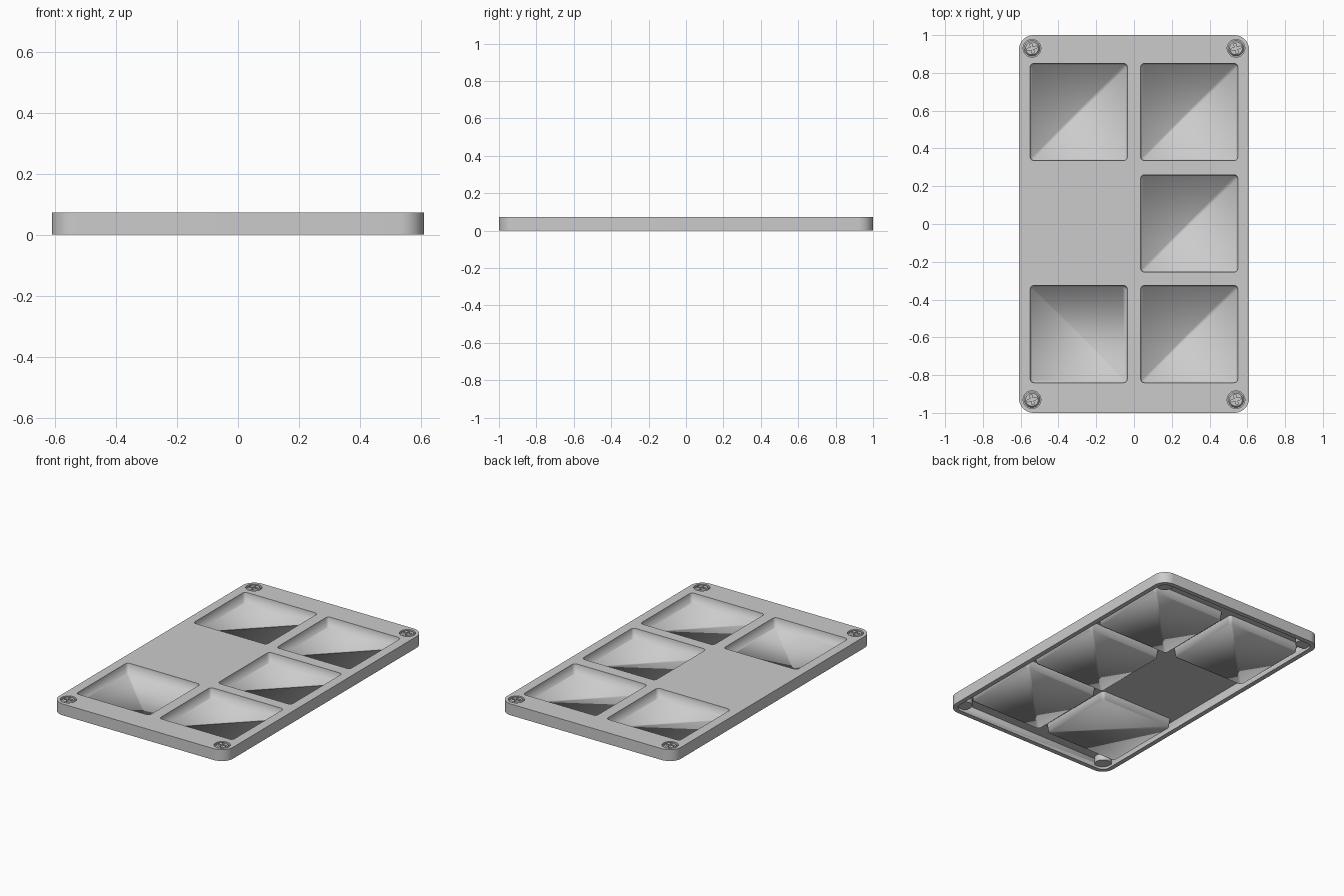
import bpy, bmesh, math
from mathutils import Matrix

cube = bpy.data.objects.get("Cube")
if cube:
    bpy.data.objects.remove(cube, do_unlink=True)

GREY = (0.6, 0.6, 0.6, 1)
grey = bpy.data.materials.new("light_grey_plastic")
grey.use_nodes = True
grey.diffuse_color = GREY
grey.node_tree.nodes["Principled BSDF"].inputs["Base Color"].default_value = GREY

TOP = 0.072          # top surface of the plate
UNDER = 0.058        # ceiling of the hollow underside
CORNERS = [(1, 1), (-1, 1), (-1, -1), (1, -1)]


def rounded_rect(hx, hy, r, n):
    """Outline with n segments per corner, anticlockwise."""
    pts = []
    for i, (sx, sy) in enumerate(CORNERS):
        for k in range(n + 1):
            a = math.pi / 2 * (i + k / n)
            pts.append((sx * (hx - r) + r * math.cos(a), sy * (hy - r) + r * math.sin(a)))
    return pts


def loft(bm, rings, cap_start=True, cap_end=True):
    """Skin outlines given as (points, z); return the cap faces."""
    loops = [[bm.verts.new((x, y, z)) for x, y in pts] for pts, z in rings]
    for a, b in zip(loops, loops[1:]):
        for i in range(len(a)):
            j = (i + 1) % len(a)
            bm.faces.new((a[i], a[j], b[j], b[i]))
    if cap_start:
        bm.faces.new(loops[0][::-1])
    if cap_end:
        bm.faces.new(loops[-1])
    return loops


def make_object(name, bm, loc=(0, 0, 0), angle=None):
    mesh = bpy.data.meshes.new(name)
    bm.to_mesh(mesh)
    bm.free()
    mesh.materials.append(grey)
    ob = bpy.data.objects.new(name, mesh)
    ob.location = loc
    bpy.context.collection.objects.link(ob)
    if angle is not None:
        smooth(ob, angle)
    return ob


def select(ob):
    bpy.ops.object.select_all(action='DESELECT')
    ob.select_set(True)
    bpy.context.view_layer.objects.active = ob


def smooth(ob, angle):
    select(ob)
    bpy.ops.object.shade_smooth_by_angle(angle=math.radians(angle))


def block(name, hx, hy, r, n, z0, z1, loc=(0, 0, 0)):
    bm = bmesh.new()
    pts = rounded_rect(hx, hy, r, n)
    loft(bm, [(pts, z0), (pts, z1)])
    return make_object(name, bm, loc)


def cone(name, r1, r2, z0, z1, loc=(0, 0, 0)):
    bm = bmesh.new()
    bmesh.ops.create_cone(bm, cap_ends=True, segments=32, radius1=r1, radius2=r2,
                          depth=z1 - z0, matrix=Matrix.Translation((0, 0, (z0 + z1) / 2)))
    return make_object(name, bm, loc)


def cut(ob, cutters):
    for c in cutters:
        c.hide_render = True
        mod = ob.modifiers.new("cut", 'BOOLEAN')
        mod.operation, mod.solver, mod.object = 'DIFFERENCE', 'EXACT', c
        select(ob)
        bpy.ops.object.modifier_apply(modifier=mod.name)
        bpy.data.objects.remove(c, do_unlink=True)


# Pocket layout: left column has its middle cell left blank
HALF = 0.2575
COL = 0.2925
pockets = [(x, y) for x in (-COL, COL) for y in (-0.583, 0.003, 0.593)
           if not (x < 0 and abs(y) < 0.1)]
screws = [(sx * 0.54, sy * 0.93) for sx, sy in CORNERS]

# Hollow plate with pocket openings and screw holes
plate = block("plate", 0.61, 1.0, 0.08, 10, 0, TOP)
cutters = [block("cavity_cutter", 0.58, 0.97, 0.05, 10, -0.05, UNDER)]
cutters += [block("pocket_cutter", HALF, HALF, 0.02, 4, 0.03, 0.1, (x, y, 0)) for x, y in pockets]
cutters += [cone("hole_cutter", 0.047, 0.047, 0.03, 0.1, (x, y, 0)) for x, y in screws]
cut(plate, cutters)
smooth(plate, 30)


# Pocket basins: a drafted inner skin and a matching outer skin
def basin(x, y):
    bm = bmesh.new()
    mid = 2
    first = 1 if x < 0 and y < 0 else 0
    skins = [((HALF - 0.007, 0.012), (HALF, TOP - 0.001), False),
             ((HALF + 0.001, 0.004), (HALF + 0.008, UNDER + 0.004), True)]
    for (h0, z0), (h1, z1), outside in skins:
        low = rounded_rect(h0, h0, 0.018, 4)
        high = rounded_rect(h1, h1, 0.02, 4)
        before = set(bm.faces)
        ring = loft(bm, [(low, z0), (high, z1)], True, False)[0]
        floor = next(f for f in ring[0].link_faces if len(f.verts) > 4)
        bmesh.utils.face_split(floor, ring[first * 5 + mid], ring[(first + 2) * 5 + mid])
        if not outside:
            bmesh.ops.reverse_faces(bm, faces=[f for f in bm.faces if f not in before])
    for f in bm.faces:
        f.smooth = True
    make_object("pocket_basin", bm, (x, y, 0))


for x, y in pockets:
    basin(x, y)

# Corner bosses and cross-slotted screws
for x, y in screws:
    smooth(cone("screw_boss", 0.05, 0.05, 0.015, UNDER + 0.002, (x, y, 0)), 30)
    head = cone("screw_head", 0.043, 0.034, UNDER, TOP - 0.001, (x, y, 0))
    slots = []
    for turn in (15, 105):
        slot = block("slot_cutter", 0.027, 0.006, 0.002, 2, UNDER + 0.004, 0.1, (x, y, 0))
        slot.rotation_euler.z = math.radians(turn)
        slots.append(slot)
    bpy.context.view_layer.update()
    cut(head, slots)
    smooth(head, 30)
